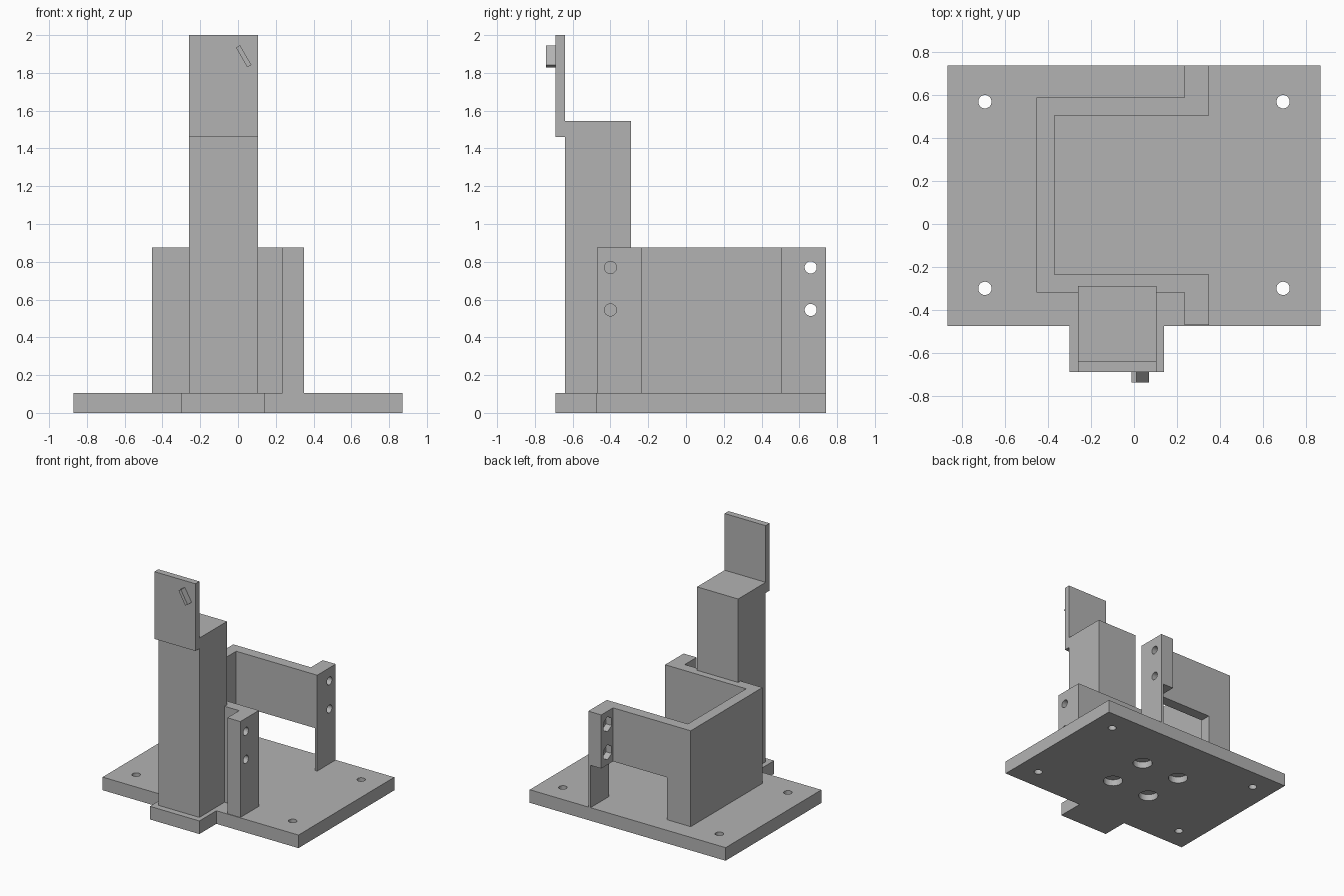
import bpy, bmesh, math
from mathutils import Matrix, Vector

old = bpy.data.objects.get("Cube")
if old:
    bpy.data.objects.remove(old, do_unlink=True)

grey = bpy.data.materials.new("plain grey")
grey.use_nodes = True
grey.diffuse_color = (0.45, 0.45, 0.45, 1)
grey.node_tree.nodes["Principled BSDF"].inputs["Base Color"].default_value = grey.diffuse_color


def prism(name, outline, z0, z1, matrix=None):
    """Extrude a flat outline from z0 to z1, then place it with a matrix."""
    bm = bmesh.new()
    face = bm.faces.new([bm.verts.new((x, y, z0)) for x, y in outline])
    new = bmesh.ops.extrude_face_region(bm, geom=[face])["geom"]
    verts = [v for v in new if isinstance(v, bmesh.types.BMVert)]
    bmesh.ops.translate(bm, verts=verts, vec=(0, 0, z1 - z0))
    if matrix:
        bm.transform(matrix)
    bmesh.ops.recalc_face_normals(bm, faces=bm.faces)
    mesh = bpy.data.meshes.new(name)
    bm.to_mesh(mesh)
    bm.free()
    mesh.materials.append(grey)
    obj = bpy.data.objects.new(name, mesh)
    bpy.context.collection.objects.link(obj)
    return obj


def box(name, x0, x1, y0, y1, z0, z1):
    return prism(name, [(x0, y0), (x1, y0), (x1, y1), (x0, y1)], z0, z1)


def circle(r, sides=32):
    return [(r * math.cos(math.tau * i / sides), r * math.sin(math.tau * i / sides))
            for i in range(sides)]


def slot(length, r, steps=10):
    """Rounded slot outline, long axis on y."""
    ends = []
    for sign in (1, -1):
        for i in range(steps + 1):
            a = math.pi * i / steps
            ends.append((sign * r * math.cos(a), sign * (length / 2 + r * math.sin(a))))
    return ends


def cut(target, cutter):
    mod = target.modifiers.new("cut", "BOOLEAN")
    mod.operation, mod.solver, mod.object = "DIFFERENCE", "EXACT", cutter
    bpy.context.view_layer.objects.active = target
    bpy.ops.object.modifier_apply(modifier=mod.name)
    bpy.data.objects.remove(cutter, do_unlink=True)


def facing_front(x, y, z, tilt):
    """Stand an outline upright so its extrusion runs to the front, tilted."""
    return (Matrix.Translation((x, y, z)) @ Matrix.Rotation(math.pi / 2, 4, "X")
            @ Matrix.Rotation(tilt, 4, "Z"))


# Base plate with a front tab
base = prism("base_plate", [(-0.87, -0.475), (-0.3, -0.475), (-0.3, -0.69), (0.14, -0.69),
                            (0.14, -0.475), (0.87, -0.475), (0.87, 0.74), (-0.87, 0.74)], 0, 0.105)
mid_y = 0.135
for sx in (-1, 1):
    for sy in (-1, 1):
        # Corner screw holes, then blind round pockets underneath
        spot = Matrix.Translation((sx * 0.695, mid_y + sy * 0.435, 0))
        cut(base, prism("screw_cutter", circle(0.031), -0.1, 0.2, spot))
        spot = Matrix.Translation((sx * 0.175, mid_y + sy * 0.175, 0))
        cut(base, prism("pocket_cutter", circle(0.073), -0.1, 0.052, spot))

# C-shaped bracket with outward flanges, mirrored about its middle
half = [(0.235, 0.74), (0.235, 0.59), (-0.455, 0.59)]
inner = [(-0.37, 0.505), (0.35, 0.505), (0.35, 0.74)]
flip = lambda pts: [(x, 2 * mid_y - y) for x, y in reversed(pts)]
bracket = prism("bracket", half + flip(half) + flip(inner) + inner, 0.105, 0.875)

# Opening under the back arm, leaving a thin skin on the flange
cut(bracket, box("opening_cutter", -0.245, 0.33, 0.4, 0.9, 0, 0.445))

# Bolt holes with hexagonal nut pockets behind them
for y in (-0.4, 0.66):
    for z in (0.545, 0.77):
        along_x = Matrix.Translation((0.235, y, z)) @ Matrix.Rotation(math.pi / 2, 4, "Y")
        cut(bracket, prism("bolt_cutter", circle(0.032), -0.1, 0.2, along_x))
        cut(bracket, prism("nut_cutter", circle(0.06, 6), -0.03, 0.05, along_x))

# Tower and the slotted head plate on its front
box("tower", -0.26, 0.105, -0.64, -0.29, 0.105, 1.545)
head = box("head_plate", -0.26, 0.105, -0.69, -0.64, 1.46, 2.0)
tilt = math.radians(30)
for x, z in ((-0.136, 1.812), (-0.038, 1.87)):
    cut(head, prism("slot_cutter", slot(0.085, 0.023), -0.1, 0.1, facing_front(x, -0.665, z, tilt)))

# Slanted rib beside the slots
rib = [(-0.0125, -0.06), (0.0125, -0.06), (0.0125, 0.06), (-0.0125, 0.06)]
prism("head_rib", rib, 0, 0.05, facing_front(0.03, -0.69, 1.888, tilt))
